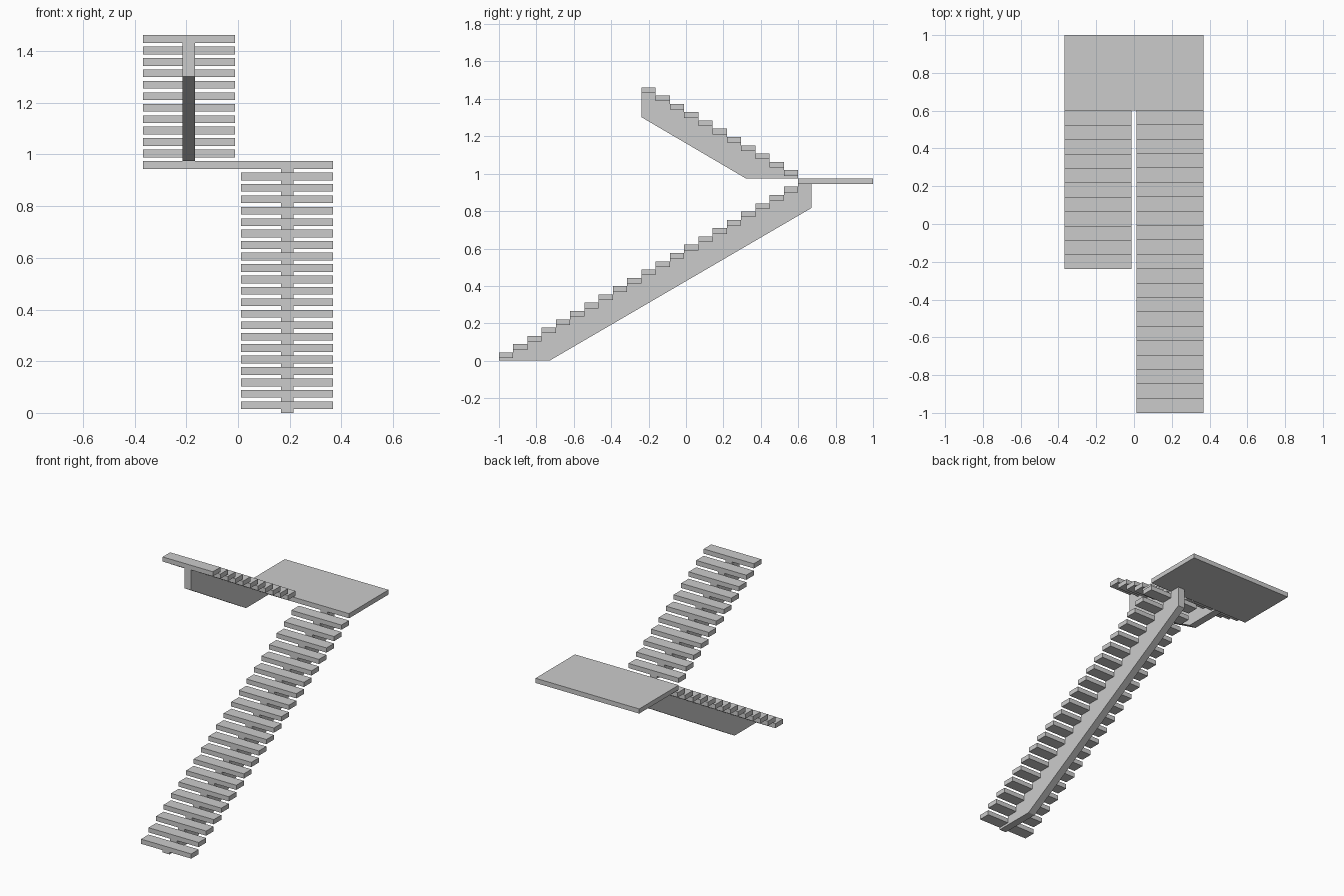
import bpy, bmesh

if "Cube" in bpy.data.objects:
    bpy.data.objects.remove(bpy.data.objects["Cube"])

RUN, RISE, THICK = 1.6 / 21, 0.0443, 0.03   # step depth, step height, slab thickness
INNER, OUTER = 0.012, 0.368                 # tread extents from the centre line
LAND_Y, LAND_TOP = 0.6, 22 * RISE


def finish(name, bm):
    bmesh.ops.recalc_face_normals(bm, faces=bm.faces)
    mesh = bpy.data.meshes.new(name)
    bm.to_mesh(mesh)
    bm.free()
    obj = bpy.data.objects.new(name, mesh)
    bpy.context.collection.objects.link(obj)
    return obj


def extrude_x(name, profile, x0, x1):
    """Extrude a (y, z) profile from x0 to x1."""
    bm = bmesh.new()
    face = bm.faces.new([bm.verts.new((x0, y, z)) for y, z in profile])
    ext = bmesh.ops.extrude_face_region(bm, geom=[face])
    verts = [g for g in ext["geom"] if isinstance(g, bmesh.types.BMVert)]
    bmesh.ops.translate(bm, verts=verts, vec=(x1 - x0, 0, 0))
    return finish(name, bm)


def slab(name, x0, x1, y0, y1, top):
    return extrude_x(name, [(y0, top - THICK), (y1, top - THICK), (y1, top), (y0, top)], x0, x1)


def flight(name, count, y0, z0, direction, x0, x1, underside):
    """Treads plus a central saw-tooth stringer closed by the underside points."""
    profile = [(y0, z0)]
    for i in range(count):
        a, b = y0 + direction * i * RUN, y0 + direction * (i + 1) * RUN
        top = z0 + (i + 1) * RISE
        slab(f"{name}_tread_{i + 1}", x0, x1, min(a, b), max(a, b), top)
        profile += [(a, top - THICK), (b, top - THICK)]
    mid = (x0 + x1) / 2
    extrude_x(f"{name}_stringer", profile + underside, mid - 0.024, mid + 0.024)


# Lower flight, rising to the back and tucking under the landing
flight("lower", 21, -1.0, 0.0, 1, INNER, OUTER,
       [(LAND_Y, LAND_TOP - THICK), (0.67, LAND_TOP - THICK), (0.67, 0.816), (-0.73, 0.0)])

# Landing
slab("landing", -OUTER, OUTER, LAND_Y, 1.0, LAND_TOP)

# Upper flight, returning to the front from the landing
flight("upper", 11, LAND_Y, LAND_TOP, -1, -OUTER, -INNER,
       [(LAND_Y - 11 * RUN, 1.302), (0.32, LAND_TOP)])
